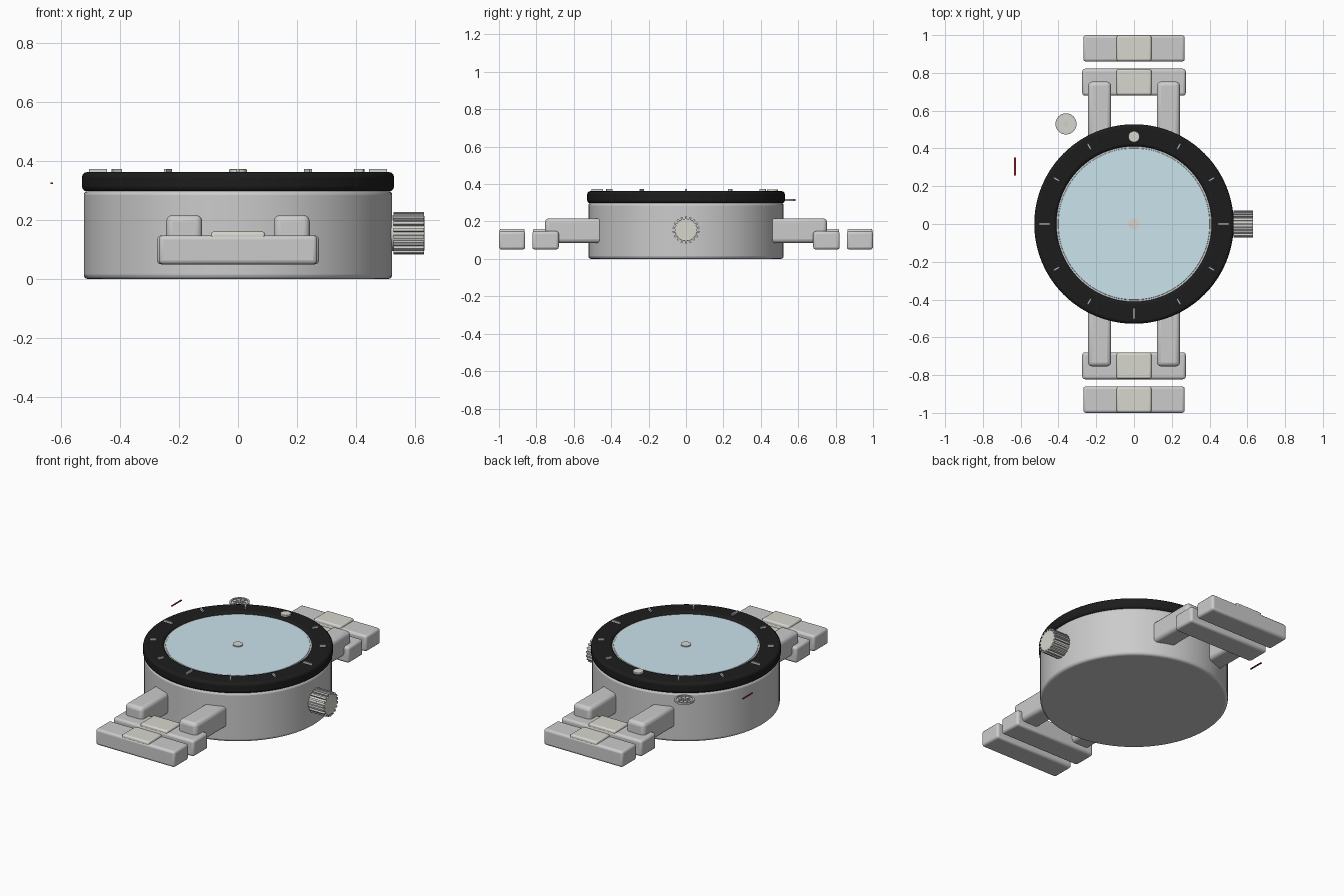
import bpy, bmesh
from math import pi, sin, cos, radians
from mathutils import Matrix, Vector

if "Cube" in bpy.data.objects:
    bpy.data.objects.remove(bpy.data.objects["Cube"])


def material(name, rgb):
    m = bpy.data.materials.new(name)
    m.diffuse_color = (*rgb, 1)
    m.use_nodes = True
    m.node_tree.nodes["Principled BSDF"].inputs["Base Color"].default_value = m.diffuse_color
    return m


BLACK = material("black", (0.012, 0.012, 0.012))
GLASS = material("glass", (0.6, 0.77, 0.84))
POLISH = material("polished", (0.68, 0.67, 0.61))
PALE = material("pale", (0.62, 0.68, 0.68))
RED = material("red", (0.3, 0.03, 0.02))


def finish(name, bm, mat=None, bevel=0, segments=3):
    bmesh.ops.recalc_face_normals(bm, faces=bm.faces)
    me = bpy.data.meshes.new(name)
    bm.to_mesh(me)
    bm.free()
    ob = bpy.data.objects.new(name, me)
    bpy.context.collection.objects.link(ob)
    if mat:
        me.materials.append(mat)
    if bevel:
        b = ob.modifiers.new("bevel", 'BEVEL')
        b.width, b.segments = bevel, segments
        b.limit_method, b.angle_limit = 'ANGLE', radians(40)
    bpy.ops.object.select_all(action='DESELECT')
    bpy.context.view_layer.objects.active = ob
    ob.select_set(True)
    bpy.ops.object.shade_smooth_by_angle(angle=radians(35))
    return ob


def box(name, lo, hi, mat=None, bevel=0):
    lo, hi = Vector(lo), Vector(hi)
    bm = bmesh.new()
    bmesh.ops.create_cube(bm, size=1, matrix=Matrix.Translation((lo + hi) / 2)
                          @ Matrix.Diagonal((*(hi - lo), 1)))
    return finish(name, bm, mat, bevel)


def disc(name, r, z0, z1, mat=None, bevel=0, at=(0, 0), n=96):
    bm = bmesh.new()
    bmesh.ops.create_cone(bm, cap_ends=True, segments=n, radius1=r, radius2=r, depth=z1 - z0,
                          matrix=Matrix.Translation((at[0], at[1], (z0 + z1) / 2)))
    return finish(name, bm, mat, bevel)


def ring(name, r0, r1, z0, z1, mat=None, bevel=0, at=(0, 0), n=96):
    bm = bmesh.new()
    prof = [(r0, z0), (r1, z0), (r1, z1), (r0, z1)]
    loops = [[bm.verts.new((at[0] + r * cos(2 * pi * i / n), at[1] + r * sin(2 * pi * i / n), z))
              for r, z in prof] for i in range(n)]
    for i in range(n):
        a, b = loops[i], loops[(i + 1) % n]
        for j in range(4):
            k = (j + 1) % 4
            bm.faces.new((a[j], b[j], b[k], a[k]))
    return finish(name, bm, mat, bevel)


def radial_bars(name, items, width, z0, z1, at=(0, 0), mat=None):
    # items: (angle, inner radius, outer radius)
    bm = bmesh.new()
    for ang, r0, r1 in items:
        bmesh.ops.create_cube(bm, size=1, matrix=Matrix.Translation((at[0], at[1], (z0 + z1) / 2))
                              @ Matrix.Rotation(ang, 4, 'Z')
                              @ Matrix.Translation(((r0 + r1) / 2, 0, 0))
                              @ Matrix.Diagonal((r1 - r0, width, z1 - z0, 1)))
    return finish(name, bm, mat)


# Case, rotating bezel, dial and crystal
disc("case", 0.522, 0.0, 0.30, bevel=0.015)
ring("bezel", 0.41, 0.528, 0.297, 0.362, BLACK, bevel=0.016)
ring("inner_ring", 0.395, 0.412, 0.295, 0.35)
disc("dial", 0.395, 0.295, 0.31, BLACK)
disc("crystal", 0.402, 0.325, 0.353, GLASS, bevel=0.003)
disc("centre_pin", 0.029, 0.31, 0.36, POLISH, n=24)

# Bezel markers and the pip at twelve
marks = []
for i in range(12):
    if i != 3:
        half = 0.03 if i % 3 == 0 else 0.018
        marks.append((i * pi / 6, 0.474 - half, 0.474 + half))
radial_bars("bezel_markers", marks, 0.009, 0.358, 0.373, mat=PALE)
disc("bezel_pip", 0.03, 0.355, 0.372, POLISH, bevel=0.003, at=(0, 0.462), n=32)

# Crown with ribs, built upright then turned onto the +x side
turn = Matrix.Translation((0.51, 0, 0.155)) @ Matrix.Rotation(pi / 2, 4, 'Y')
crown = disc("crown", 0.06, 0, 0.121, POLISH, bevel=0.003, n=32)
ribs = radial_bars("crown_ribs", [(i * pi / 9, 0.05, 0.072) for i in range(18)],
                   0.011, 0.016, 0.12)
crown.matrix_world = turn
ribs.matrix_world = turn

# Lugs and bracelet links on both ends
for s, end in ((-1, "front"), (1, "back")):
    def span(y0, y1):
        return sorted((s * y0, s * y1))

    for side, word in ((-1, "left"), (1, "right")):
        x0, x1 = sorted((side * 0.121, side * 0.243))
        a, b = span(0.43, 0.754)
        box(f"{end}_lug_{word}", (x0, a, 0.085), (x1, b, 0.217), bevel=0.022)
    for k, (y0, y1, hw) in enumerate(((0.68, 0.822, 0.274), (0.86, 1.0, 0.268))):
        a, b = span(y0, y1)
        box(f"{end}_link_{k + 1}", (-hw, a, 0.05), (hw, b, 0.148), bevel=0.014)
        a, b = span(y0 + 0.003, y1 - 0.003)
        box(f"{end}_centre_link_{k + 1}", (-0.092, a, 0.065), (0.092, b, 0.161), POLISH, bevel=0.01)

# Small register beside the case
c = (-0.36, 0.53)
disc("register_plate", 0.052, 0.309, 0.315, POLISH, at=c, n=48)
ring("register_rim", 0.046, 0.056, 0.309, 0.321, at=c, n=48)
radial_bars("register_ticks", [(i * pi / 4 + pi / 8, 0.015, 0.036) for i in range(8)],
            0.005, 0.313, 0.319, c, PALE)
disc("register_pin", 0.009, 0.313, 0.321, at=c, n=16)

# Thin red hand beside the case
box("red_hand", (-0.634, 0.257, 0.322), (-0.626, 0.351, 0.327), RED)
